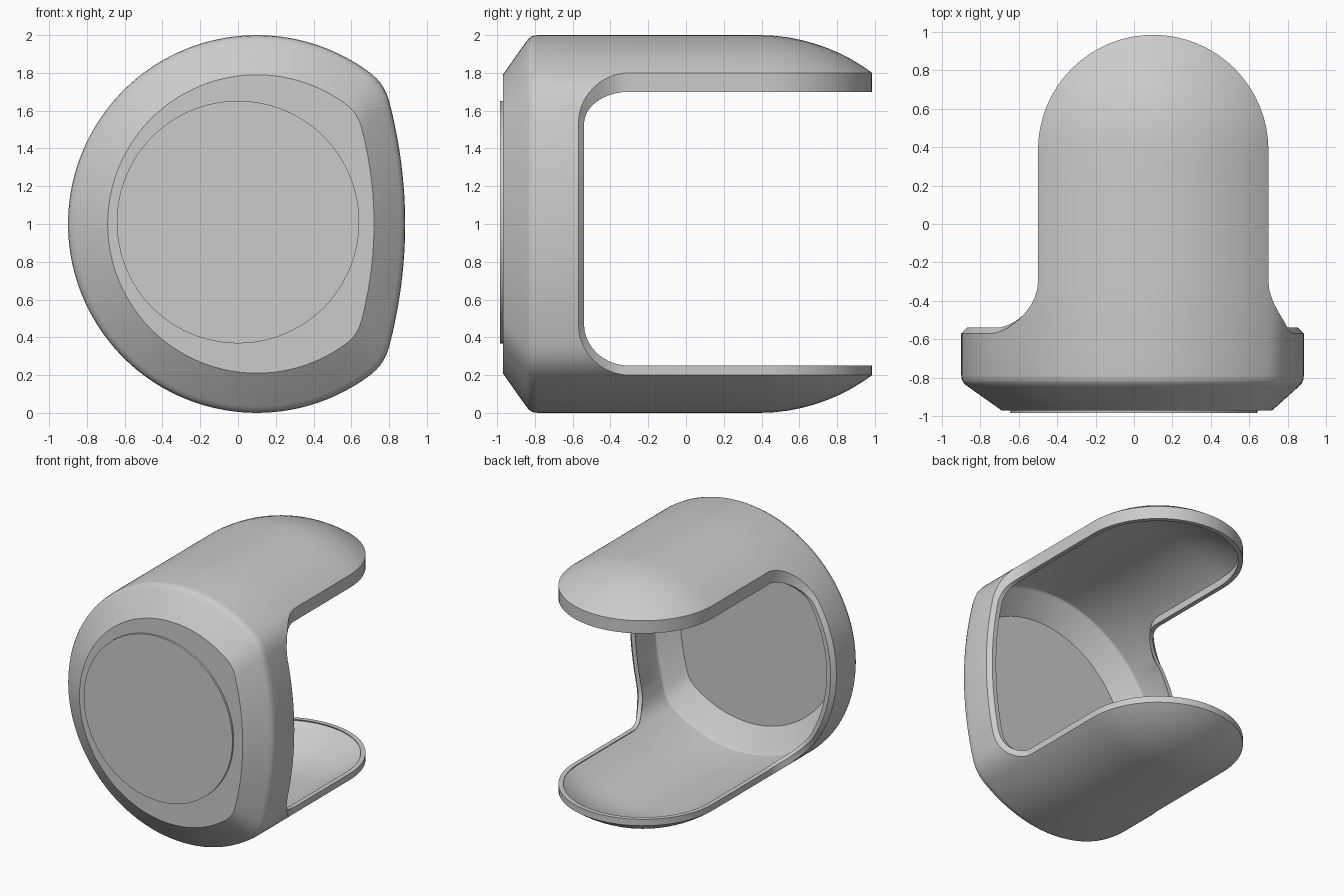
import bpy, bmesh
from math import sin, cos, pi, sqrt, radians
from mathutils import Vector

if "Cube" in bpy.data.objects:
    bpy.data.objects.remove(bpy.data.objects["Cube"])

CX, CZ = 0.1, 1.0            # axis of the rounded body
HALF, DOME_Y = 0.6, 0.385    # tongue half width, start of its domed end
FIL, FIL_Y, FIL_Z = 0.27, -0.30, 0.53   # side opening fillet
WALL, LIP = 0.05, 0.035


def right_x(dz):
    """Flattened right side, blended into the round body."""
    a, b, k = sqrt(1 - dz * dz), 0.785 - 0.2 * dz * dz, 0.06
    h = max(k - abs(a - b), 0) / k
    return min(a, b) - h * h * k / 4


# Profile columns: (u, w, wall end y, is tongue), clockwise from the top left
n = 32
top = [-HALF * cos(pi * i / n) for i in range(n + 1)]
phis = [pi / 2 * i / 10 for i in range(10, -1, -1)]
side = [(FIL_Z + FIL * sin(p), FIL_Y - FIL * cos(p)) for p in phis]
side += [(FIL_Z * (1 - i / 10), FIL_Y - FIL) for i in range(1, 11)]
side += [(-w, y) for w, y in side[-2::-1]]
cols = [(u, sqrt(1 - u * u), FIL_Y, True) for u in top]
cols += [(right_x(w), w, y, False) for w, y in side[1:-1]]
cols += [(-u, -sqrt(1 - u * u), FIL_Y, True) for u in top]
cols += [(-sqrt(1 - w * w), w, y, False) for w, y in side[-2:0:-1]]

# Outer skin: chamfered front, wall, then tongues with spherical ends
bm = bmesh.new()
front = [(0.79, -0.97), (0.967, -0.845), (0.985, -0.83),
         (0.996, -0.812), (1, -0.785)]
grid = []
for u, w, y_end, tongue in cols:
    pts = [(u * s, y, w * s) for s, y in front] + [(u, y_end, w)]
    if tongue:
        pts += [(u, y, w) for y in (0.0, 0.2, DOME_Y)]
        reach = sqrt(max(HALF * HALF - u * u, 0))
        for i in range(1, 13):
            v = reach * sin(pi / 2 * i / 12)
            h = sqrt(1 - u * u - v * v)
            pts.append((u, DOME_Y + v, h if w > 0 else -h))
    grid.append([bm.verts.new((CX + x, y, CZ + z)) for x, y, z in pts])
for a, b in zip(grid, grid[1:] + grid[:1]):
    for r in range(min(len(a), len(b)) - 1):
        bm.faces.new((a[r], a[r + 1], b[r + 1], b[r]))
bm.faces.new([c[0] for c in grid])
bmesh.ops.remove_doubles(bm, verts=bm.verts[:], dist=1e-5)
bmesh.ops.recalc_face_normals(bm, faces=bm.faces[:])
cap = max(bm.faces, key=lambda f: len(f.verts))
if cap.normal.y > 0:
    bmesh.ops.reverse_faces(bm, faces=bm.faces[:])
bm.normal_update()

# Inner skin
skin, faces = bm.verts[:], bm.faces[:]
rim = [e for e in bm.edges if e.is_boundary]
normal = {v: v.normal.copy() for v in skin}
inner = {v: bm.verts.new(v.co - normal[v] * WALL * v.calc_shell_factor())
         for v in skin}
for f in faces:
    bm.faces.new([inner[v] for v in reversed(f.verts)])

# Rim: bevelled band and flat lip joining the two skins
band, lip = {}, {}
for v in {v for e in rim for v in e.verts}:
    up = 1 if v.co.z > CZ else -1
    c = min(max((FIL_Y - v.co.y) / FIL, 0), 1)
    s = min(max((abs(v.co.z - CZ) - FIL_Z) / FIL, 0), 1)
    out = 1 if v.co.x > CX else -1
    dz = -0.1 if up > 0 else 0.05
    p = v.co + Vector((-0.03 * c * out, 0.03 * c, dz * s))
    flat = Vector((normal[v].x, normal[v].y, 0)).normalized()
    band[v] = bm.verts.new(p)
    lip[v] = bm.verts.new(p - flat * LIP)
same = {v: v for v in band}
for e in rim:
    a, b = e.verts
    for p, q in ((same, band), (band, lip), (lip, inner)):
        bm.faces.new((p[a], p[b], q[b], q[a]))
bmesh.ops.recalc_face_normals(bm, faces=bm.faces[:])


def finish(bm, name):
    me = bpy.data.meshes.new(name)
    bm.to_mesh(me)
    bm.free()
    ob = bpy.data.objects.new(name, me)
    bpy.context.collection.objects.link(ob)
    bpy.ops.object.select_all(action='DESELECT')
    ob.select_set(True)
    bpy.context.view_layer.objects.active = ob
    bpy.ops.object.shade_smooth_by_angle(angle=radians(25))
    return ob


finish(bm, "shell")

# Thin raised disc on the front
bm = bmesh.new()
bmesh.ops.create_cone(bm, cap_ends=True, segments=96, radius1=0.642,
                      radius2=0.642, depth=0.035)
disc = finish(bm, "front_disc")
disc.rotation_euler.x = pi / 2
disc.location = (0, -0.9675, 1.01)
